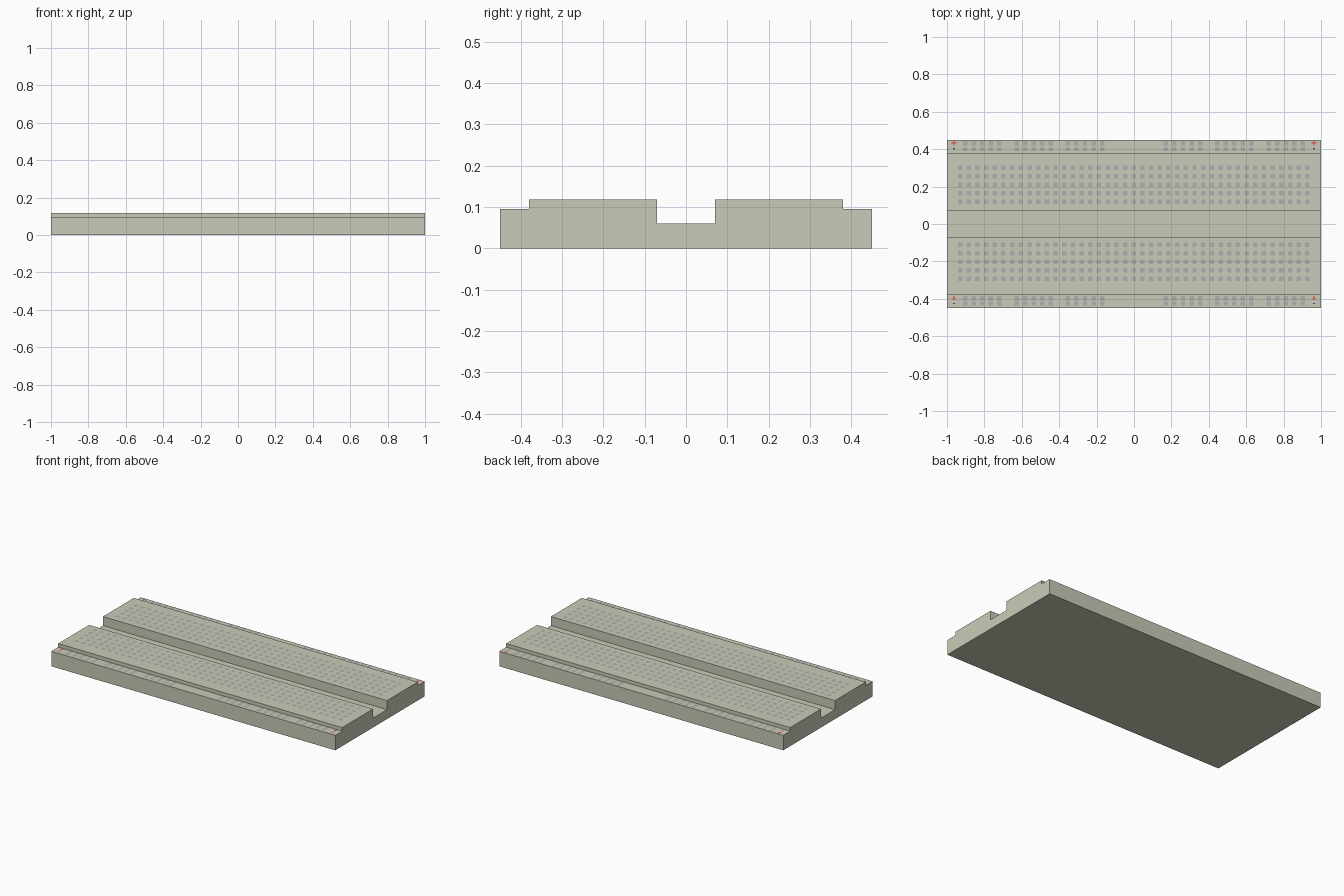
import bpy, bmesh

if "Cube" in bpy.data.objects:
    bpy.data.objects.remove(bpy.data.objects["Cube"])

RAIL_Z, BLOCK_Z, GROOVE_Z = 0.095, 0.118, 0.06
LIFT = 0.0008  # printed and socket faces sit just above the plastic


def material(name, rgb):
    m = bpy.data.materials.new(name)
    m.diffuse_color = (*rgb, 1)
    m.use_nodes = True
    m.node_tree.nodes["Principled BSDF"].inputs["Base Color"].default_value = m.diffuse_color
    return m


def add_object(name, bm, mat):
    mesh = bpy.data.meshes.new(name)
    bm.to_mesh(mesh)
    bm.free()
    mesh.materials.append(mat)
    obj = bpy.data.objects.new(name, mesh)
    bpy.context.collection.objects.link(obj)
    return obj


def rect(bm, x, y, z, w, d):
    corners = ((-1, -1), (1, -1), (1, 1), (-1, 1))
    bm.faces.new([bm.verts.new((x + sx * w / 2, y + sy * d / 2, z)) for sx, sy in corners])


def rect_object(name, items, w, d, mat):
    bm = bmesh.new()
    for x, y, z in items:
        rect(bm, x, y, z, w, d)
    return add_object(name, bm, mat)


plastic = material("cream_plastic", (0.59, 0.60, 0.48))
socket = material("socket_grey", (0.42, 0.43, 0.42))
red = material("red_print", (0.8, 0.04, 0.03))
blue = material("blue_print", (0.05, 0.07, 0.25))

# Body: stepped cross-section swept along x
half = [(0.07, GROOVE_Z), (0.07, BLOCK_Z), (0.38, BLOCK_Z),
        (0.38, RAIL_Z), (0.45, RAIL_Z), (0.45, 0)]
profile = half + [(-y, z) for y, z in reversed(half)]
bm = bmesh.new()
end = bm.faces.new([bm.verts.new((-1, y, z)) for y, z in profile])
swept = bmesh.ops.extrude_face_region(bm, geom=[end])["geom"]
bmesh.ops.translate(bm, vec=(2, 0, 0),
                    verts=[v for v in swept if isinstance(v, bmesh.types.BMVert)])
if not any(len(f.verts) == 12 and f.calc_center_median().x < -0.9 for f in bm.faces):
    bm.faces.new([v for v in bm.verts if v.co.x < 0][:12])
bmesh.ops.recalc_face_normals(bm, faces=bm.faces)
add_object("board_body", bm, plastic)

# Terminal sockets: five rows on each block
COLUMNS = 41
xs = [-0.93 + 1.857 * i / (COLUMNS - 1) for i in range(COLUMNS)]
for name, first in (("back_sockets", 0.30), ("front_sockets", -0.11)):
    rect_object(name, [(x, first - 0.0455 * r, BLOCK_Z + LIFT) for x in xs for r in range(5)],
                0.024, 0.024, socket)

# Power rail sockets: six groups of five columns, two rows per rail
groups = [s * c for s in (-1, 1) for c in (0.262, 0.535, 0.811)]
rails = {"back_rail": (0.432, 0.402), "front_rail": (-0.397, -0.426)}
for name, rows in rails.items():
    rect_object(name + "_sockets",
                [(g + 0.0455 * i, y, RAIL_Z + LIFT) for g in groups for i in range(-2, 3) for y in rows],
                0.024, 0.022, socket)

    # Polarity marks: red cross and blue dash at both rail ends
    bm = bmesh.new()
    for x in (-0.963, 0.963):
        rect(bm, x, rows[0], RAIL_Z + LIFT, 0.026, 0.005)
        for s in (-1, 1):
            rect(bm, x, rows[0] + s * 0.0078, RAIL_Z + LIFT, 0.005, 0.0105)
    add_object(name + "_positive_marks", bm, red)
    rect_object(name + "_negative_marks",
                [(x, rows[1], RAIL_Z + LIFT) for x in (-0.963, 0.963)], 0.01, 0.006, blue)
